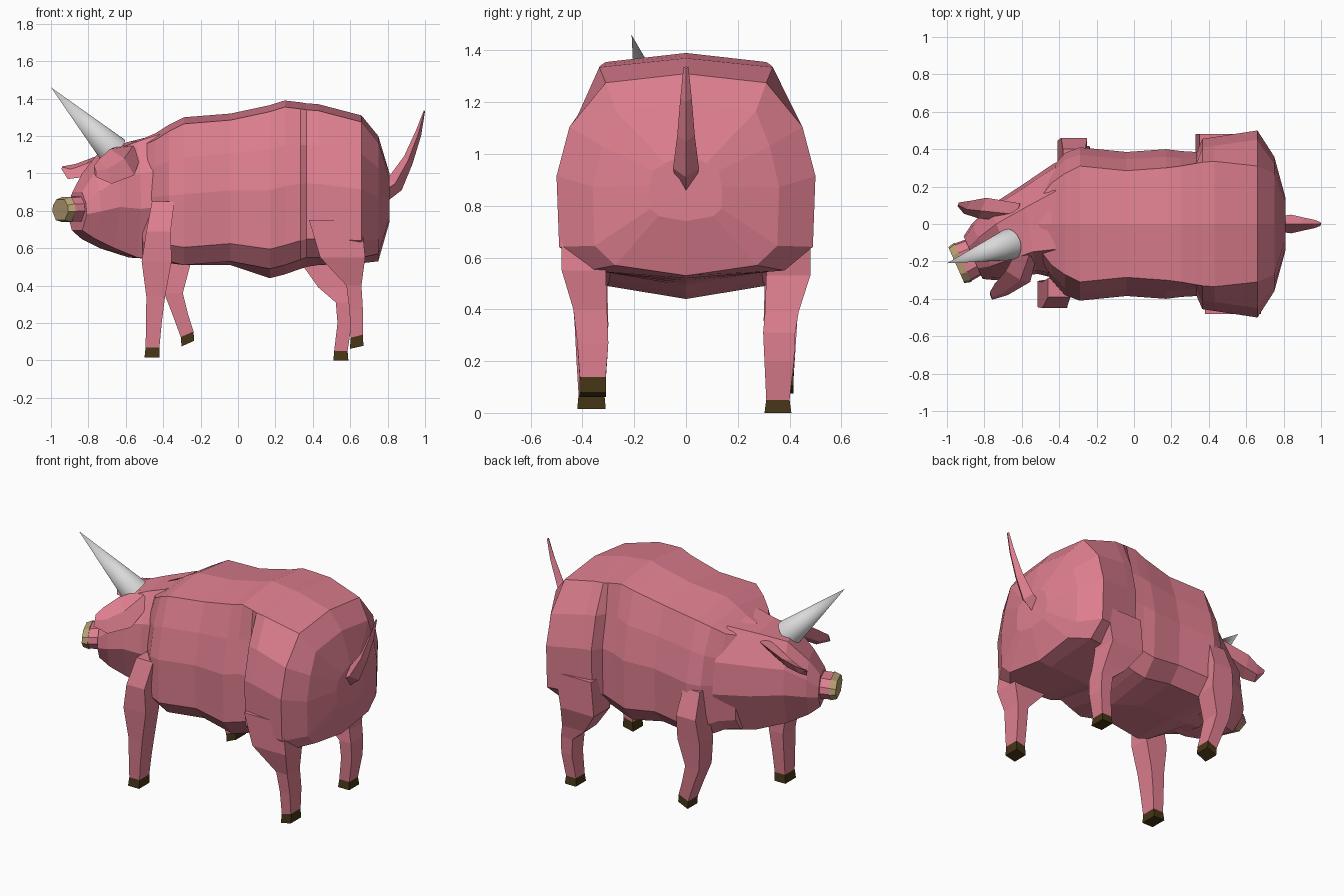
import bpy, bmesh, math
from mathutils import Vector


def material(name, rgb):
    m = bpy.data.materials.new(name)
    m.diffuse_color = (*rgb, 1)
    return m


PINK = material("pink skin", (0.73, 0.21, 0.275))
HOOF = material("dark brown hoof", (0.061, 0.036, 0.008))
TAN = material("tan snout", (0.50, 0.36, 0.18))
GREY = material("light grey horn", (0.70, 0.70, 0.70))


def loft(name, rings, mat):
    """Skin a list of equal-length point rings, with capped ends."""
    bm = bmesh.new()
    rows = [[bm.verts.new(p) for p in ring] for ring in rings]
    n = len(rows[0])
    for a, b in zip(rows, rows[1:]):
        for i in range(n):
            j = (i + 1) % n
            bm.faces.new((a[i], a[j], b[j], b[i]))
    bm.faces.new(rows[0])
    bm.faces.new(rows[-1])
    bmesh.ops.recalc_face_normals(bm, faces=bm.faces)
    me = bpy.data.meshes.new(name)
    bm.to_mesh(me)
    bm.free()
    me.materials.append(mat)
    ob = bpy.data.objects.new(name, me)
    bpy.context.collection.objects.link(ob)
    return ob


# Body: x, top z, half width of back, half width, low side z, belly z
def body_ring(x, zt, yt, w, zl, zb):
    h = zt - zl
    half = [(yt, zt - 0.035), (w * 0.9, zl + 0.73 * h), (w, zl + 0.48 * h),
            (w * 0.98, zl + 0.12 * h), (w * 0.76, zl)]
    pts = [(0, zt)] + half + [(0, zb)] + [(-y, z) for y, z in reversed(half)]
    return [(x, y, z) for y, z in pts]


loft("body", [body_ring(*r) for r in [
    (-0.51, 1.185, 0.13, 0.22, 0.56, 0.53),
    (-0.44, 1.215, 0.22, 0.30, 0.56, 0.53),
    (-0.37, 1.26, 0.27, 0.38, 0.53, 0.52),
    (-0.29, 1.30, 0.31, 0.41, 0.51, 0.51),
    (-0.04, 1.32, 0.285, 0.385, 0.53, 0.51),
    (0.17, 1.365, 0.30, 0.40, 0.49, 0.44),
    (0.25, 1.39, 0.31, 0.39, 0.51, 0.46),
    (0.335, 1.38, 0.325, 0.385, 0.54, 0.49),
    (0.365, 1.375, 0.33, 0.455, 0.55, 0.50),
    (0.43, 1.37, 0.335, 0.465, 0.55, 0.51),
    (0.66, 1.31, 0.31, 0.50, 0.55, 0.52),
    (0.75, 1.20, 0.27, 0.36, 0.57, 0.53),
    (0.81, 1.00, 0.08, 0.14, 0.76, 0.74)]], PINK)


# Head: rings turned step by step towards the -y side
def head_ring(x, y, yaw, hw, zt, zb):
    a = math.radians(yaw)
    side = [(0.5, 1), (0.92, 0.72), (1, 0.42), (0.55, 0)]
    pts = side + [(-s, t) for s, t in reversed(side)]
    return [(x + s * hw * math.sin(a), y - s * hw * math.cos(a), zb + t * (zt - zb))
            for s, t in pts]


loft("head", [head_ring(*r) for r in [
    (-0.42, 0.02, 0, 0.31, 1.21, 0.54),
    (-0.56, -0.03, 10, 0.24, 1.17, 0.55),
    (-0.70, -0.095, 20, 0.205, 1.125, 0.60),
    (-0.80, -0.15, 24, 0.165, 1.00, 0.65),
    (-0.86, -0.18, 24, 0.125, 0.90, 0.695)]], PINK)
loft("snout", [head_ring(*r) for r in [
    (-0.82, -0.16, 24, 0.10, 0.88, 0.74),
    (-0.915, -0.205, 24, 0.11, 0.87, 0.745)]], PINK)
loft("snout_disc", [head_ring(*r) for r in [
    (-0.915, -0.205, 24, 0.115, 0.875, 0.74),
    (-0.95, -0.22, 24, 0.105, 0.86, 0.75)]], TAN)


# Ears: flat drooping leaves, each ring = centre, half-width vector, thickness
def ear(name, steps):
    rings = []
    axis = Vector(steps[-1][0]) - Vector(steps[0][0])
    for c, w, t in steps:
        c, w = Vector(c), Vector(w)
        n = axis.cross(w).normalized() * t
        rings.append([c + w, c + n, c - w, c - n])
    loft(name, rings, PINK)


ear("left_ear", [((-0.62, 0.06, 1.11), (0.01, 0.05, 0.02), 0.03),
                 ((-0.81, 0.085, 1.03), (0.02, 0.055, 0.05), 0.025),
                 ((-0.89, 0.09, 1.01), (0.02, 0.035, 0.04), 0.018),
                 ((-0.94, 0.105, 1.03), (0.003, 0.01, 0.008), 0.006)])
ear("right_ear", [((-0.57, -0.15, 1.12), (0.05, -0.02, -0.03), 0.035),
                  ((-0.62, -0.28, 1.06), (0.065, -0.03, -0.07), 0.03),
                  ((-0.71, -0.35, 1.01), (0.035, -0.03, -0.065), 0.025),
                  ((-0.765, -0.385, 1.01), (0.006, -0.02, -0.03), 0.01)])

# Horn: smooth cone from the forehead
base, tip = Vector((-0.665, -0.11, 1.12)), Vector((-1.0, -0.21, 1.46))
d = tip - base
bpy.ops.mesh.primitive_cone_add(vertices=32, radius1=0.085, radius2=0, depth=d.length,
                                location=(base + tip) / 2,
                                rotation=d.to_track_quat('Z', 'Y').to_euler())
horn = bpy.context.object
horn.name = "horn"
horn.data.materials.append(GREY)
bpy.ops.object.shade_smooth_by_angle(angle=math.radians(40))


# Legs: x, z, half x, half y, distance from the middle; the last step is the hoof
def leg(name, side, steps, tilt=0.0):
    rings = []
    for k, (x, z, hx, hy, y) in enumerate(steps):
        s = tilt if k >= len(steps) - 2 else 0
        rings.append([(x + i * hx, side * y + j * hy, z + i * s)
                      for i, j in ((1, 1), (-1, 1), (-1, -1), (1, -1))])
    loft(name + "_leg", rings[:-1], PINK)
    loft(name + "_hoof", rings[-2:], HOOF)


leg("front_right", -1, [(-0.40, 0.85, 0.06, 0.05, 0.34), (-0.425, 0.69, 0.065, 0.07, 0.38),
                        (-0.435, 0.53, 0.08, 0.07, 0.375), (-0.44, 0.34, 0.05, 0.065, 0.365),
                        (-0.45, 0.20, 0.042, 0.058, 0.365), (-0.457, 0.07, 0.037, 0.05, 0.365),
                        (-0.46, 0.015, 0.04, 0.055, 0.365)])
leg("front_left", 1, [(-0.32, 0.85, 0.06, 0.05, 0.35), (-0.32, 0.69, 0.07, 0.07, 0.39),
                      (-0.33, 0.53, 0.08, 0.07, 0.375), (-0.345, 0.36, 0.05, 0.065, 0.365),
                      (-0.31, 0.25, 0.042, 0.058, 0.365), (-0.272, 0.14, 0.034, 0.05, 0.365),
                      (-0.268, 0.09, 0.034, 0.05, 0.365)], 0.015)
leg("back_right", -1, [(0.52, 0.75, 0.14, 0.08, 0.40), (0.56, 0.55, 0.12, 0.085, 0.395),
                       (0.62, 0.40, 0.04, 0.065, 0.37), (0.632, 0.27, 0.036, 0.06, 0.36),
                       (0.636, 0.13, 0.033, 0.05, 0.36), (0.634, 0.07, 0.036, 0.052, 0.36)], 0.008)
leg("back_left", 1, [(0.48, 0.75, 0.13, 0.08, 0.40), (0.45, 0.53, 0.12, 0.085, 0.395),
                     (0.51, 0.39, 0.08, 0.065, 0.37), (0.565, 0.31, 0.042, 0.062, 0.36),
                     (0.57, 0.20, 0.038, 0.057, 0.36), (0.55, 0.05, 0.036, 0.045, 0.355),
                     (0.55, 0.0, 0.04, 0.052, 0.355)])

# Tail: thin upward spike with a diamond section
loft("tail", [[(x + t, 0, z - t), (x, w, z), (x - t, 0, z + t), (x, -w, z)]
              for x, z, w, t in [(0.77, 0.90, 0.04, 0.04), (0.84, 0.945, 0.05, 0.035),
                                 (0.91, 1.07, 0.034, 0.022), (0.965, 1.215, 0.022, 0.014),
                                 (0.997, 1.335, 0.01, 0.003)]], PINK)
